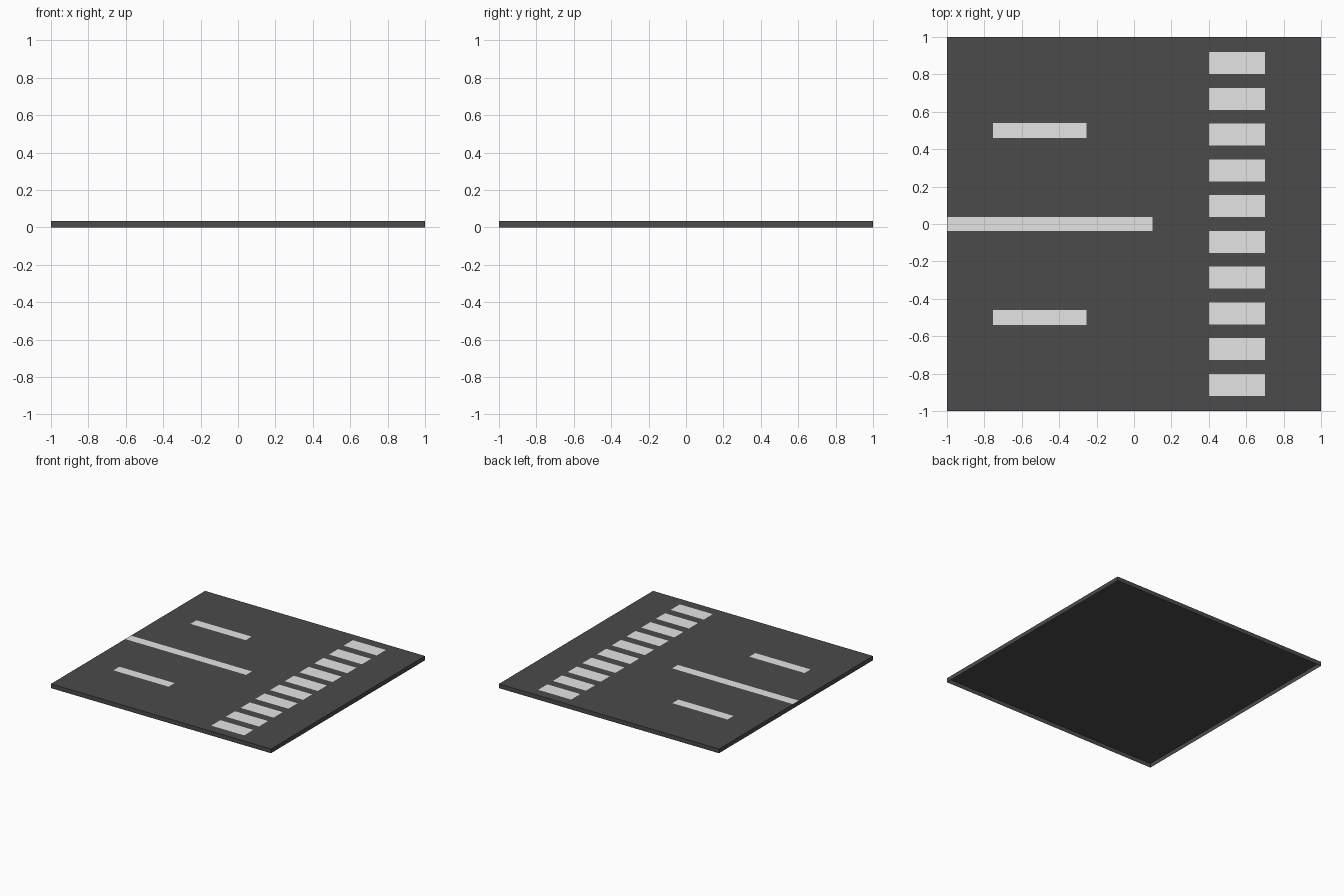
import bpy
import bmesh
from mathutils import Matrix

if "Cube" in bpy.data.objects:
    bpy.data.objects.remove(bpy.data.objects["Cube"])


def material(name, grey):
    m = bpy.data.materials.new(name)
    m.diffuse_color = (grey, grey, grey, 1)
    m.use_nodes = True
    m.node_tree.nodes["Principled BSDF"].inputs["Base Color"].default_value = m.diffuse_color
    return m


asphalt = material("asphalt_grey", 0.07)
paint = material("road_paint", 0.78)

TOP = 0.035      # road surface height
LIFT = 0.0005    # paint sits just above the road


def finish(name, bm, mat):
    mesh = bpy.data.meshes.new(name)
    bm.to_mesh(mesh)
    bm.free()
    mesh.materials.append(mat)
    bpy.context.collection.objects.link(bpy.data.objects.new(name, mesh))


def markings(name, rects):
    """Flat painted rectangles, each given as (x0, x1, y0, y1)."""
    bm = bmesh.new()
    z = TOP + LIFT
    for x0, x1, y0, y1 in rects:
        bm.faces.new([bm.verts.new(p) for p in
                      ((x0, y0, z), (x1, y0, z), (x1, y1, z), (x0, y1, z))])
    finish(name, bm, paint)


# Road slab: top and four sides, open underneath
bm = bmesh.new()
bmesh.ops.create_cube(bm, size=1, matrix=Matrix.Translation((0, 0, TOP / 2)) @ Matrix.Diagonal((2, 2, TOP, 1)))
bm.normal_update()
bmesh.ops.delete(bm, geom=[f for f in bm.faces if f.normal.z < -0.5], context='FACES_ONLY')
finish("road_slab", bm, asphalt)

# Centre line, running in from the left edge
markings("centre_line", [(-1, 0.1, -0.0375, 0.0375)])

# Lane dashes, one on each side
markings("lane_dashes", [(-0.755, -0.253, s * 0.5 - 0.039, s * 0.5 + 0.039) for s in (-1, 1)])

# Pedestrian crossing: ten evenly spaced bars
pitch = 1.72 / 9
markings("crossing_bars",
         [(0.4, 0.7, -0.86 + i * pitch - 0.059, -0.86 + i * pitch + 0.059) for i in range(10)])
